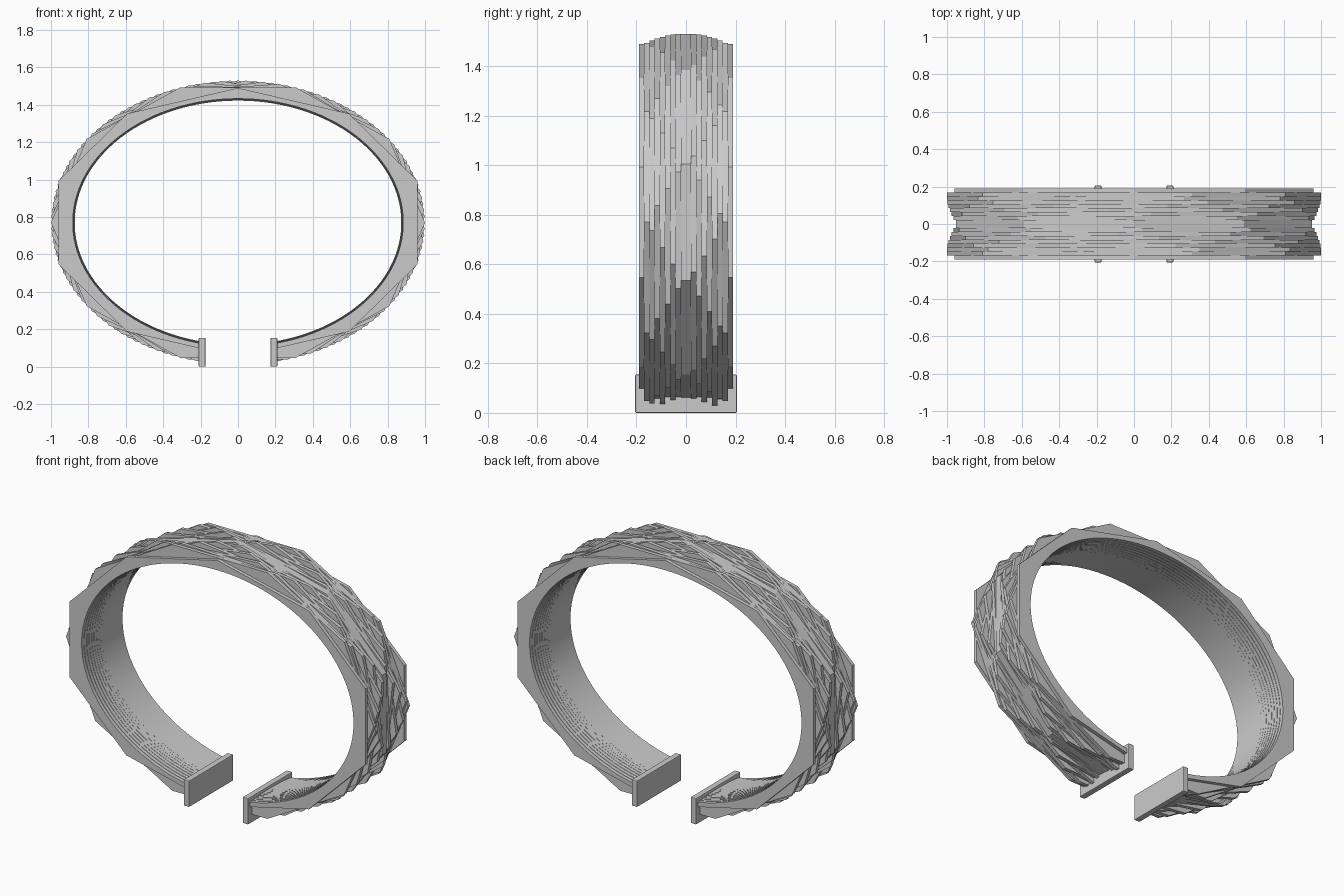
import bpy, bmesh, math

if "Cube" in bpy.data.objects:
    bpy.data.objects.remove(bpy.data.objects["Cube"])

CZ = 0.77            # height of the ellipse centre
HALF = 0.19          # half width of the band
N = 18               # stacked layers across the band
SEG = math.radians(36)
GAP = math.radians(11.8)


def band_layer(name, y0, y1, phase, a, b, ia, ib):
    """Open C-shaped slice: smooth elliptical inside, ten-sided outside."""
    start, end = -math.pi / 2 + GAP, 1.5 * math.pi - GAP
    ts = {round(start + (end - start) * i / 110, 5) for i in range(111)}
    for k in range(-6, 12):                       # exact facet corners
        t = phase + k * SEG
        if start < t < end:
            ts.add(round(t, 5))
    bm = bmesh.new()
    rings = []
    for t in sorted(ts):
        u = (t - phase) % SEG
        r = math.cos(SEG / 2) / math.cos(u - SEG / 2)
        c, s = math.cos(t), math.sin(t)
        o, i = (a * r * c, CZ + b * r * s), (ia * c, CZ + ib * s)
        rings.append([bm.verts.new((p[0], y, p[1]))
                      for p, y in ((o, y0), (o, y1), (i, y1), (i, y0))])
    for p, q in zip(rings, rings[1:]):
        for j in range(4):
            k = (j + 1) % 4
            bm.faces.new((p[j], p[k], q[k], q[j]))
    bm.faces.new(rings[0])
    bm.faces.new(rings[-1])
    bmesh.ops.recalc_face_normals(bm, faces=bm.faces)
    me = bpy.data.meshes.new(name)
    bm.to_mesh(me)
    bm.free()
    ob = bpy.data.objects.new(name, me)
    bpy.context.collection.objects.link(ob)
    bpy.context.view_layer.objects.active = ob
    ob.select_set(True)
    bpy.ops.object.shade_smooth_by_angle(angle=math.radians(25))
    ob.select_set(False)


# Faceted layers, turned alternately left and right to make the scale pattern
w = 2 * HALF / N
for i in range(N):
    d = min(i, N - 1 - i)                         # distance from the band edge
    y = -HALF + i * w
    bow = 0.012 * (1 - (abs(y + w / 2) / HALF) ** 2)   # slightly domed inside
    if d == 0:
        phase, a, b = 18.0, 1.01, 0.72
    else:
        phase = 18 * (d - 1) / (N / 2 - 2) * (1 if i % 2 else -1)
        a, b = 1.0, 0.76
    band_layer(f"band_layer_{i + 1:02d}", y, y + w, math.radians(phase),
               a, b, 0.885 - bow, 0.664 - bow)

# Rectangular end plates closing both tips of the cuff
for side, x in (("left", -0.192), ("right", 0.192)):
    bpy.ops.mesh.primitive_cube_add(size=1, location=(x, 0, 0.077))
    plate = bpy.context.object
    plate.name = f"end_plate_{side}"
    plate.scale = (0.036, 0.41, 0.154)
    bpy.ops.object.transform_apply(location=False, rotation=False, scale=True)
    bev = plate.modifiers.new("soft_edges", "BEVEL")
    bev.width, bev.segments = 0.004, 2
    plate.select_set(False)
